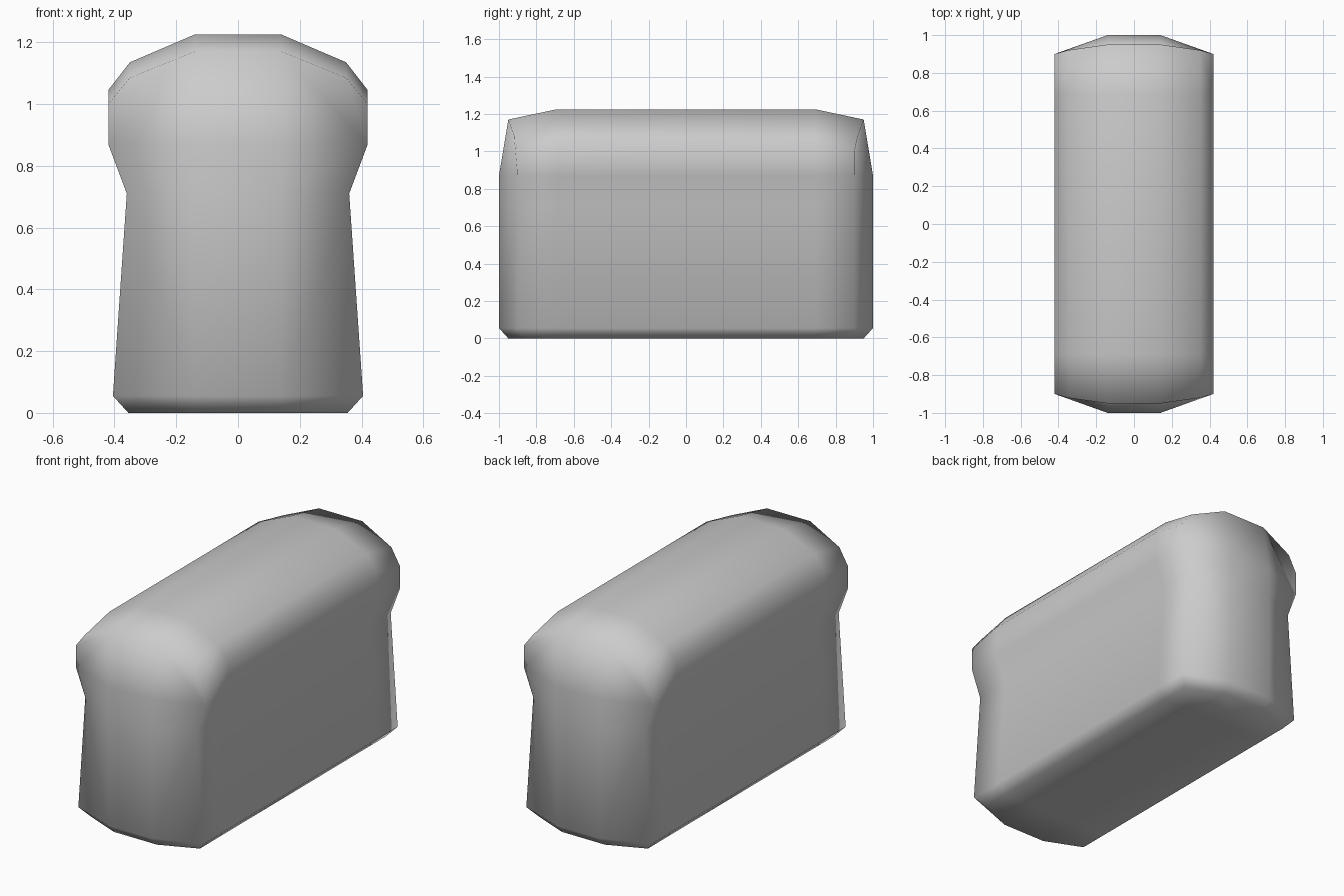
import bpy, bmesh

if "Cube" in bpy.data.objects:
    bpy.data.objects.remove(bpy.data.objects["Cube"])

# Half outlines (x, y, z), from bottom middle round the side to the top
BODY = [(.14, .69, 0), (.355, .69, 0), (.405, .69, .055), (.36, .69, .71),
        (.42, .69, .87), (.42, .69, 1.045), (.35, .69, 1.135), (.14, .69, 1.225)]
RIM = [(.14, .95, 0), (.355, .86, 0), (.405, .90, .055), (.36, .90, .71),
       (.42, .90, .87), (.42, .90, 1.0), (.35, .92, 1.085), (.14, .95, 1.17)]
END_LEVELS = (.055, .71, .87)      # heights of the bulged end points

bm = bmesh.new()


def ring(half, side):
    """Closed outline: right half upwards, then mirrored left half downwards."""
    pts = half + [(-x, y, z) for x, y, z in reversed(half)]
    return [bm.verts.new((x, side * y, z)) for x, y, z in pts]


# Long body skin
rings = [ring(RIM, -1), ring(BODY, -1), ring(BODY, 1), ring(RIM, 1)]
n = len(rings[0])
for a, b in zip(rings, rings[1:]):
    for i in range(n):
        j = (i + 1) % n
        bm.faces.new((a[i], a[j], b[j], b[i]))

# Bulged ends
for rim, side in ((rings[0], -1), (rings[3], 1)):
    columns = []
    for sx in (1, -1):
        r = rim[:8] if sx == 1 else rim[:7:-1]
        m = [bm.verts.new((sx * .14, side, z)) for z in END_LEVELS]
        bm.faces.new((r[0], r[1], r[2], m[0]))
        for k in range(2):
            bm.faces.new((m[k], r[k + 2], r[k + 3], m[k + 1]))
        bm.faces.new((m[2], r[4], r[5], r[6], r[7]))
        columns.append([r[0]] + m + [r[7]])
    right, left = columns
    for k in range(4):
        bm.faces.new((right[k], right[k + 1], left[k + 1], left[k]))

bmesh.ops.recalc_face_normals(bm, faces=bm.faces)
for f in bm.faces:
    f.smooth = True

mesh = bpy.data.meshes.new("bread_loaf")
bm.to_mesh(mesh)
bm.free()
loaf = bpy.data.objects.new("bread_loaf", mesh)
bpy.context.collection.objects.link(loaf)
